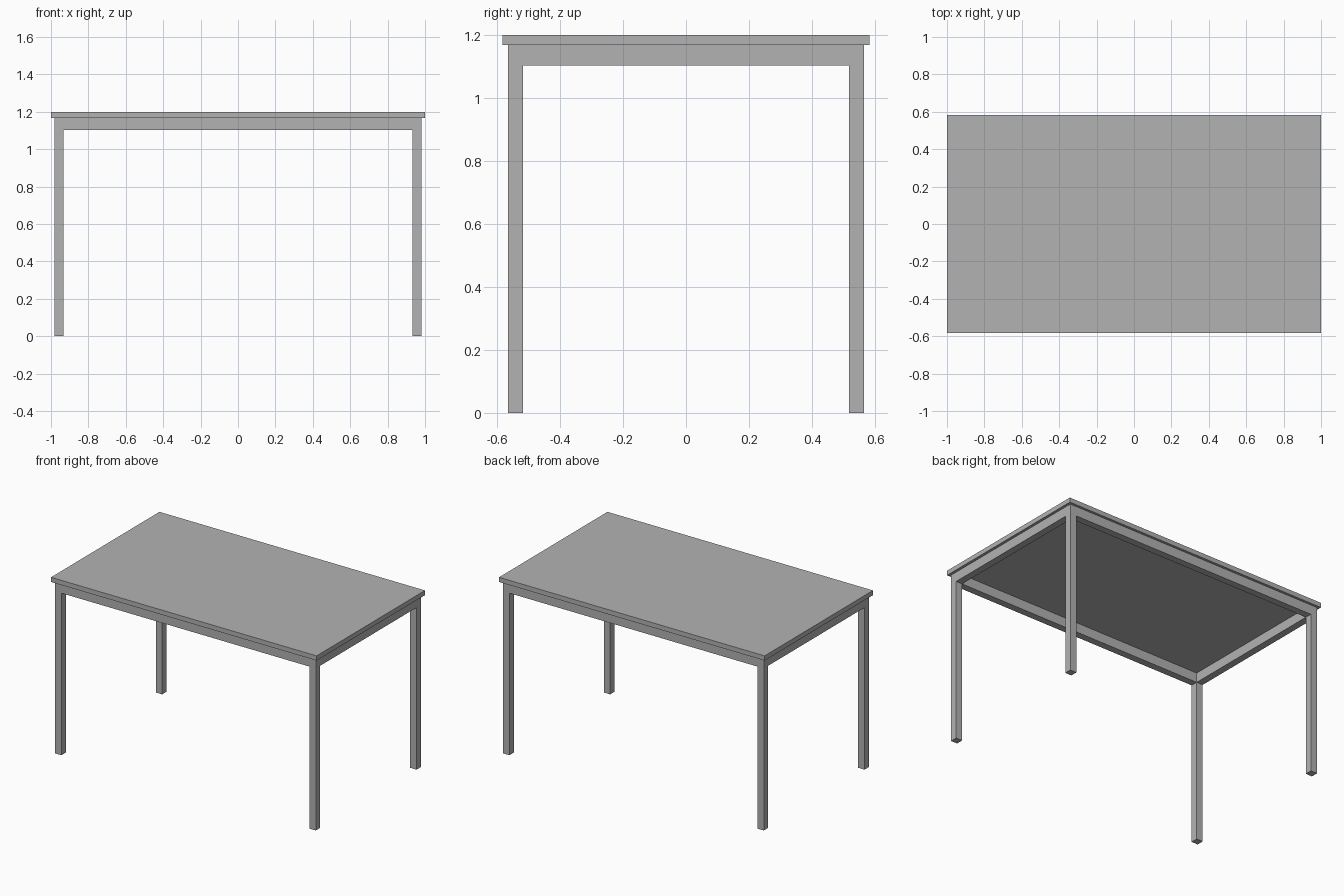
import bpy

cube = bpy.data.objects.get("Cube")
if cube:
    bpy.data.objects.remove(cube, do_unlink=True)

grey = bpy.data.materials.new("plain grey")
grey.use_nodes = True
colour = (0.448, 0.448, 0.448, 1.0)
grey.diffuse_color = colour
grey.node_tree.nodes["Principled BSDF"].inputs["Base Color"].default_value = colour


def box(name, low, high):
    """Flat-faced box between two opposite corners."""
    centre = [(a + b) / 2 for a, b in zip(low, high)]
    bpy.ops.mesh.primitive_cube_add(size=1, location=centre)
    obj = bpy.context.object
    obj.name = name
    obj.scale = [b - a for a, b in zip(low, high)]
    bpy.ops.object.transform_apply(location=False, rotation=False, scale=True)
    obj.data.materials.append(grey)
    return obj


HEIGHT, TOP_BASE, RAIL_BASE = 1.20, 1.168, 1.103
OUT_X, OUT_Y = 0.982, 0.566      # outer faces of the legs
LEG = 0.048                      # leg and rail thickness
IN_X, IN_Y = OUT_X - LEG, OUT_Y - LEG

# Table top
box("table_top", (-1, -0.583, TOP_BASE), (1, 0.583, HEIGHT))

# Square legs, one per corner
for side, sx in (("left", 1), ("right", -1)):
    for end, sy in (("front", -1), ("back", 1)):
        x0, x1 = sorted((sx * IN_X, sx * OUT_X))
        y0, y1 = sorted((sy * IN_Y, sy * OUT_Y))
        box(f"{end}_{side}_leg", (x0, y0, 0), (x1, y1, TOP_BASE))

# Long rails between the legs
for end, sy in (("front", -1), ("back", 1)):
    y0, y1 = sorted((sy * IN_Y, sy * OUT_Y))
    box(f"{end}_rail", (-IN_X, y0, RAIL_BASE), (IN_X, y1, TOP_BASE))

# Short rails between the legs
for side, sx in (("left", 1), ("right", -1)):
    x0, x1 = sorted((sx * IN_X, sx * OUT_X))
    box(f"{side}_rail", (x0, -IN_Y, RAIL_BASE), (x1, IN_Y, TOP_BASE))
